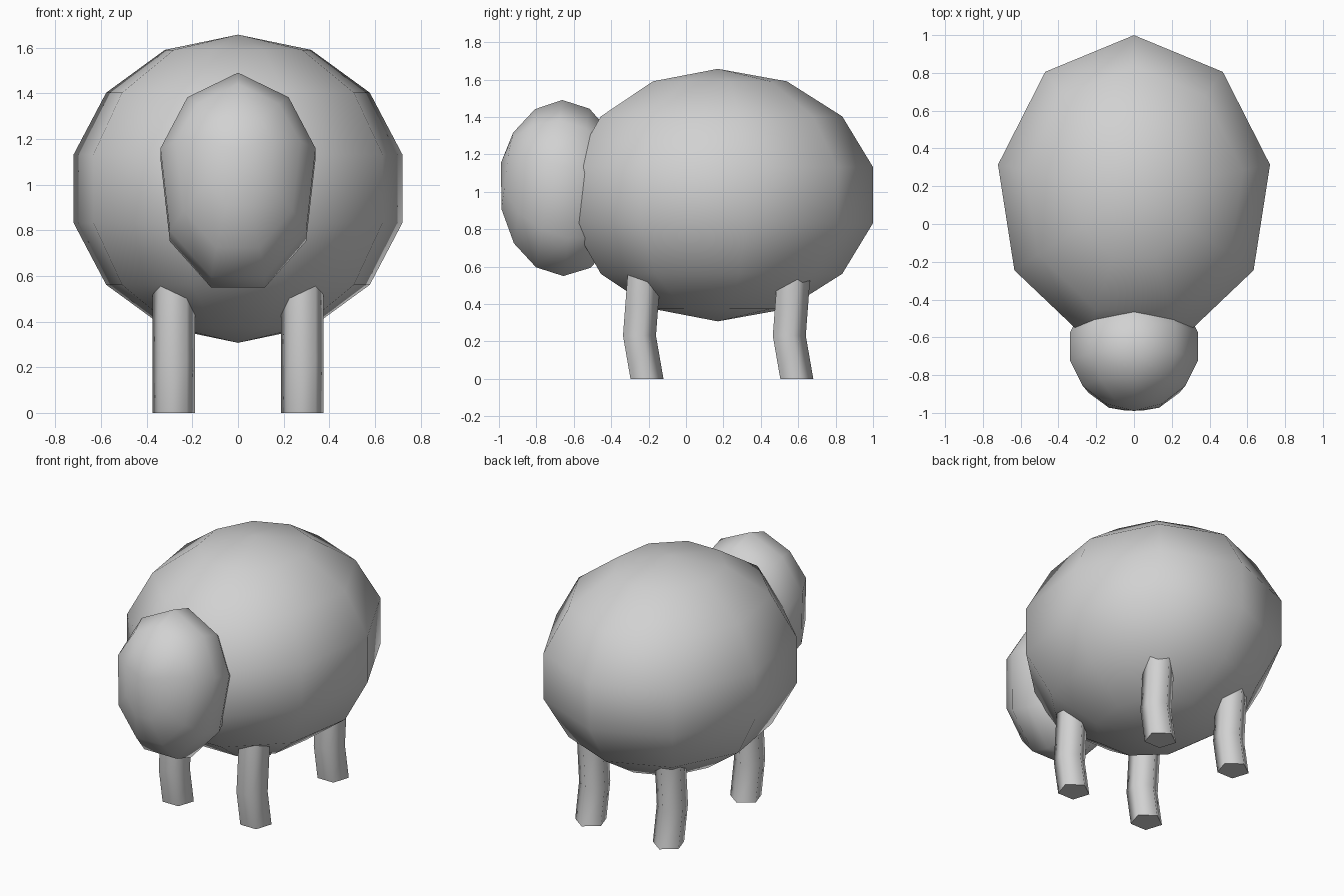
import bpy
import bmesh
from math import sin, cos, pi
from mathutils import Matrix, Vector

cube = bpy.data.objects.get("Cube")
if cube:
    bpy.data.objects.remove(cube, do_unlink=True)

grey = bpy.data.materials.new("plain_grey")
grey.use_nodes = True
GREY = (0.64, 0.64, 0.64, 1)
grey.diffuse_color = GREY
shader = next(n for n in grey.node_tree.nodes if n.type == 'BSDF_PRINCIPLED')
shader.inputs["Base Color"].default_value = GREY
shader.inputs["Roughness"].default_value = 0.7


def finish(bm, name):
    """Turn a bmesh into a linked object with the shared material."""
    bmesh.ops.recalc_face_normals(bm, faces=bm.faces)
    mesh = bpy.data.meshes.new(name)
    bm.to_mesh(mesh)
    bm.free()
    mesh.materials.append(grey)
    obj = bpy.data.objects.new(name, mesh)
    bpy.context.collection.objects.link(obj)
    return obj


def ball(name, centre, x_axis, y_axis, pole_axis, swell=0):
    """Nine-sided, seven-ring sphere stretched along three axes."""
    bm = bmesh.new()
    bmesh.ops.create_uvsphere(bm, u_segments=9, v_segments=7, radius=1)
    shape = Matrix((x_axis, y_axis, pole_axis)).transposed()
    for v in bm.verts:
        lift = swell * max(0, 1 - abs(v.co.y - 0.1) / 0.4)
        v.co = shape @ v.co + Vector(centre) + Vector((0, 0, lift))
    for f in bm.faces:
        f.smooth = True
    return finish(bm, name)


def leg(name, x, y):
    """Five-sided leg with a bent knee; its top sits inside the body."""
    bm = bmesh.new()
    radius, sides = 0.0975, 5
    rings = []
    for shift, z in ((0, 0), (-0.04, 0.23), (-0.012, 0.6)):
        ring = []
        for i in range(sides):
            a = pi / 2 + 2 * pi * i / sides
            ring.append(bm.verts.new((x + radius * cos(a), y + shift + radius * sin(a), z)))
        rings.append(ring)
    for low, high in zip(rings, rings[1:]):
        for i in range(sides):
            j = (i + 1) % sides
            bm.faces.new((low[i], low[j], high[j], high[i])).smooth = True
    # flat sole and top, with crisp rims
    for ring in (rings[0], rings[-1]):
        cap = bm.faces.new(ring)
        for e in cap.edges:
            e.smooth = False
    return finish(bm, name)


# Body
ball("body", (0, 0.17, 0.982), (0.75, 0, 0), (0, 0.851, 0), (0, 0, 0.675))

# Head, its pole facing forward and tipped slightly up
ball("head", (0, -0.661, 1.006), (0.354, 0, 0), (0, 0.074, 0.473),
     (0, -0.328, 0.105), swell=0.06)

# Legs
for side, x in (("left", 0.282), ("right", -0.282)):
    for place, y in (("front", -0.218), ("back", 0.583)):
        leg(f"{place}_{side}_leg", x, y)
